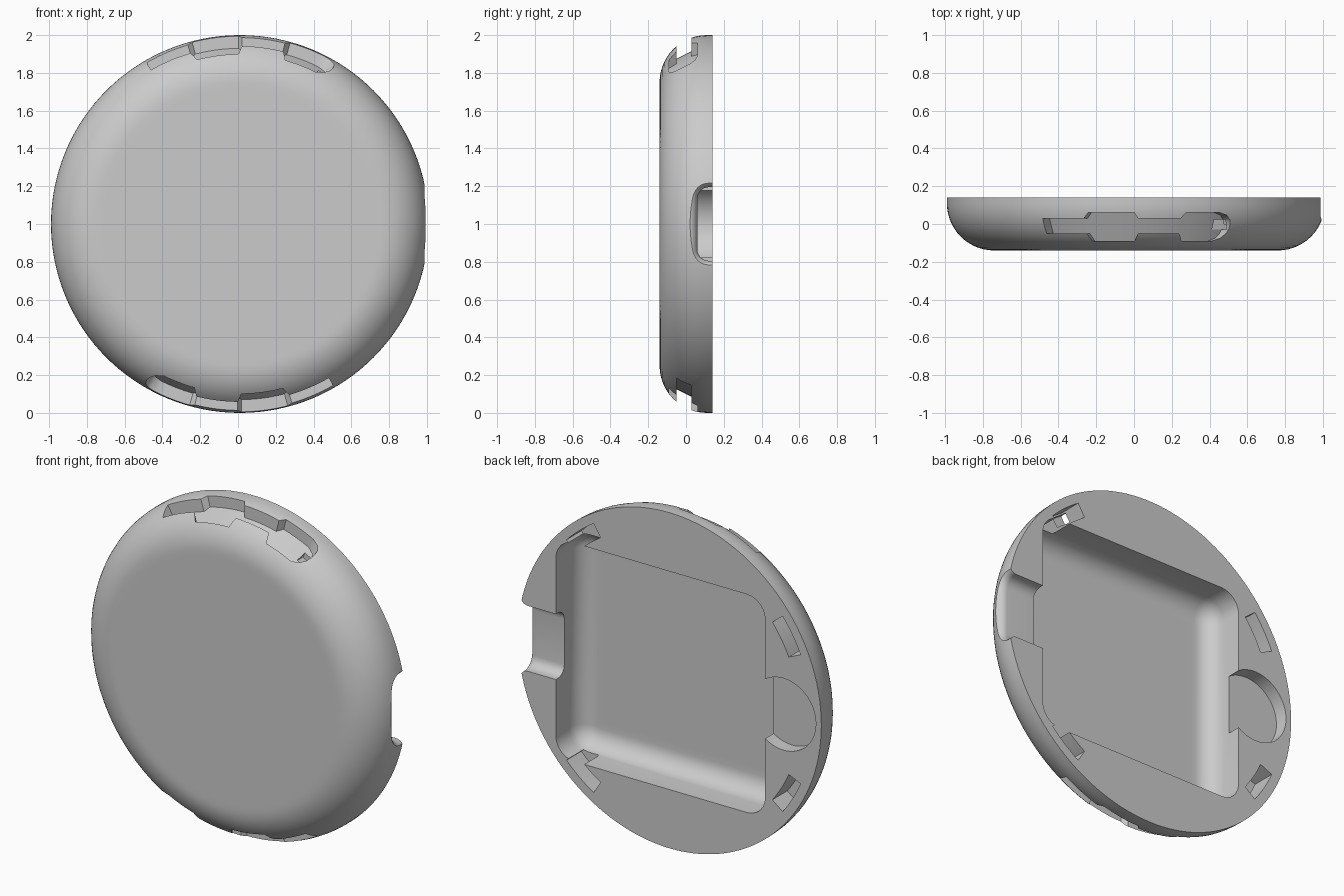
import bpy, bmesh, math

if "Cube" in bpy.data.objects:
    bpy.data.objects.remove(bpy.data.objects["Cube"])

CX, CZ = 0.01, 1.0          # disc axis, running along y
BACK, FRONT = 0.14, -0.14

grey = bpy.data.materials.new("light_grey")
grey.diffuse_color = (0.6, 0.6, 0.6, 1)
grey.use_nodes = True
grey.node_tree.nodes["Principled BSDF"].inputs["Base Color"].default_value = grey.diffuse_color


def loft(name, rings):
    """Skin a list of equal-length point rings and cap both ends."""
    bm = bmesh.new()
    loops = [[bm.verts.new(p) for p in ring] for ring in rings]
    n = len(loops[0])
    for a, b in zip(loops, loops[1:]):
        for i in range(n):
            j = (i + 1) % n
            bm.faces.new((a[i], a[j], b[j], b[i]))
    bm.faces.new(loops[0])
    bm.faces.new(loops[-1])
    bmesh.ops.recalc_face_normals(bm, faces=bm.faces)
    mesh = bpy.data.meshes.new(name)
    bm.to_mesh(mesh)
    bm.free()
    obj = bpy.data.objects.new(name, mesh)
    bpy.context.collection.objects.link(obj)
    mesh.materials.append(grey)
    return obj


def polar(r, deg, y):
    t = math.radians(deg)
    return (CX + r * math.cos(t), y, CZ + r * math.sin(t))


def circle(r, y, n=128):
    return [polar(r, 360 * i / n, y) for i in range(n)]


def rounded_rect(cu, cv, hu, hv, r, n=6):
    pts = []
    for k, (su, sv) in enumerate(((1, 1), (-1, 1), (-1, -1), (1, -1))):
        for i in range(n + 1):
            t = math.radians(90 * k + 90 * i / n)
            pts.append((cu + su * (hu - r) + r * math.cos(t),
                        cv + sv * (hv - r) + r * math.sin(t)))
    return pts


def arc_sweep(name, stations, inner, outer):
    """Sweep a section (y0 to y1, inner(y) to outer) along angles round the axis."""
    rings = []
    for (a, p0, p1), (b, q0, q1) in zip(stations, stations[1:]):
        steps = max(1, round(abs(b - a) / 2.5))
        for i in range(steps):
            f = i / steps
            rings.append((a + (b - a) * f, p0 + (q0 - p0) * f, p1 + (q1 - p1) * f))
    rings.append(stations[-1])
    return loft(name, [[polar(inner(y0), a, y0), polar(outer, a, y0),
                        polar(outer, a, y1), polar(inner(y1), a, y1)]
                       for a, y0, y1 in rings])


# Disc body: flat front, rounded shoulder, flat back
R = 0.25
profile = [(0.72, FRONT)]
for i in range(15):
    t = math.radians(90 * i / 14)
    profile.append((0.75 + R * math.sin(t), FRONT + R - R * math.cos(t)))
profile.append((1.0, BACK))
body = loft("case_body", [circle(r, y) for r, y in profile])

cutters = []

# Rectangular cavity in the back with a filleted floor
F, FLOOR = 0.11, -0.095
levels = [(0.3, 0.0)]
for i in range(9):
    t = math.radians(90 * i / 8)
    levels.append((FLOOR + F - F * math.sin(t), F - F * math.cos(t)))
levels.append((FLOOR, F + 0.04))
cutters.append(loft("cavity_cutter", [
    [(u, y, v) for u, v in rounded_rect(CX + 0.06, CZ, 0.69 - e, 0.65 - e,
                                        max(0.12 - e, 0.01))]
    for y, e in levels]))

# Round thumb recess beside the cavity
cutters.append(loft("thumb_cutter", [
    [(CX - 0.75 + 0.214 * math.cos(i * math.pi / 32), y,
      CZ + 0.214 * math.sin(i * math.pi / 32)) for i in range(64)]
    for y in (0.06, 0.3)]))

# Side port notch with a flared mouth
port = [(0.6, 0.0)]
for i in range(9):
    t = math.radians(90 * i / 8)
    port.append((0.945 + 0.05 * math.sin(t), 0.05 - 0.05 * math.cos(t)))
port.append((1.2, 0.05))
cutters.append(loft("port_cutter", [
    [(x, u, v) for u, v in rounded_rect(0.18, CZ, 0.12 + e, 0.195 + e, 0.06 + e)]
    for x, e in port]))

# Stepped grooves at the top and bottom of the rim, half a turn apart
N, W = (-0.05, 0.03), (-0.09, 0.06)
groove = [(120, *N), (106.2, *N), (104.7, *W), (90.5, *W), (89.3, *N),
          (76, *N), (74.5, *W), (63.5, *W), (61, -0.075, 0.047),
          (59.6, -0.05, 0.022), (59.2, -0.025, -0.005)]
for turn in (0, 180):
    cutters.append(arc_sweep("groove_cutter",
                             [(a + turn, p, q) for a, p, q in groove],
                             lambda y: 0.9 + 0.5 * y, 1.1))

# Four clip slots in the back face
for angle in (51, 149, -149, -51):
    cutters.append(arc_sweep("clip_slot_cutter",
                             [(angle - 7, 0.0, 0.3), (angle + 7, 0.0, 0.3)],
                             lambda y: 0.86, 0.945))

# Small passage from one clip slot to the groove end
cutters.append(arc_sweep("passage_cutter", [(53, -0.03, 0.025), (63, -0.03, 0.025)],
                         lambda y: 0.88, 0.935))

# Cut everything from the body
bpy.context.view_layer.objects.active = body
body.select_set(True)
for c in cutters:
    c.hide_render = True
    m = body.modifiers.new("cut", 'BOOLEAN')
    m.operation = 'DIFFERENCE'
    m.solver = 'EXACT'
    m.object = c
    bpy.ops.object.modifier_apply(modifier=m.name)
for c in cutters:
    bpy.data.objects.remove(c, do_unlink=True)

bpy.ops.object.shade_smooth_by_angle(angle=math.radians(30))
